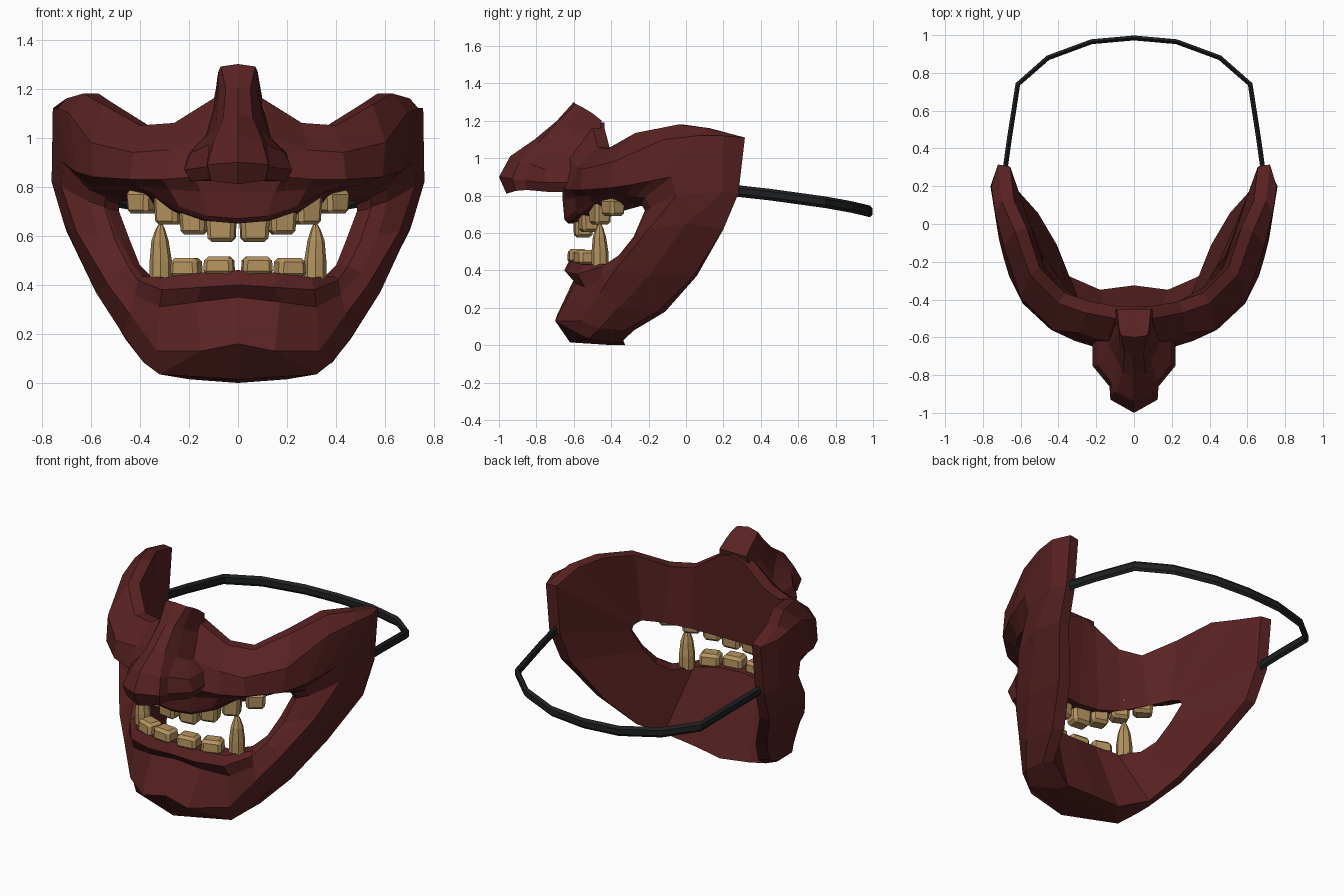
import bpy
import bmesh
import math
from mathutils import Vector, Matrix

old = bpy.data.objects.get("Cube")
if old:
    bpy.data.objects.remove(old, do_unlink=True)


def make_material(name, color):
    mat = bpy.data.materials.new(name)
    mat.use_nodes = True
    mat.diffuse_color = (*color, 1)
    mat.node_tree.nodes["Principled BSDF"].inputs["Base Color"].default_value = (*color, 1)
    return mat


maroon = make_material("maroon lacquer", (.1, .016, .016))
ivory = make_material("aged ivory", (.46, .295, .115))
black = make_material("black strap", (.014, .015, .016))


def finish(name, bm, mat):
    """Turn a bmesh into a flat shaded object with one material."""
    bmesh.ops.recalc_face_normals(bm, faces=bm.faces)
    mesh = bpy.data.meshes.new(name)
    bm.to_mesh(mesh)
    bm.free()
    mesh.materials.append(mat)
    obj = bpy.data.objects.new(name, mesh)
    bpy.context.collection.objects.link(obj)
    return obj


def loft(name, rings, mat, closed=False):
    """Skin a row of closed rings; cap the ends, or join last to first."""
    bm = bmesh.new()
    rows = [[bm.verts.new(p) for p in ring] for ring in rings]
    count = len(rows[0])
    pairs = list(zip(rows, rows[1:]))
    if closed:
        pairs.append((rows[-1], rows[0]))
    for a, b in pairs:
        for i in range(count):
            j = (i + 1) % count
            bm.faces.new((a[i], a[j], b[j], b[i]))
    if not closed:
        bm.faces.new(rows[0])
        bm.faces.new(rows[-1])
    return finish(name, bm, mat)


def mirrored(half):
    """Complete a half ring given on the +x side."""
    return half + [(-x, y, z) for x, y, z in reversed(half) if x > 0]


def inward(ring, depth, centre_y):
    """Move a ring towards a vertical axis behind the face."""
    result = []
    for x, y, z in ring:
        step = Vector((-x, centre_y - y)).normalized() * depth
        result.append((x + step.x, y + step.y, z))
    return result


# Mask shell: rings around the mouth, from brow centre round the cheek to chin
outer_edge = mirrored([
    (0, -.5, 1.19), (.1, -.5, 1.16), (.26, -.47, 1.06), (.4, -.42, 1.05),
    (.55, -.27, 1.135), (.63, -.04, 1.18), (.7, .12, 1.16), (.72, .315, 1.11),
    (.72, .28, .81), (.7, .2, .62), (.57, .04, .37), (.46, -.15, .18),
    (.38, -.33, .08), (.2, -.41, .015), (0, -.39, 0)])
cheek_ridge = mirrored([
    (0, -.62, 1), (.14, -.62, 1), (.28, -.58, .95), (.43, -.56, .94),
    (.6, -.39, .98), (.69, -.12, 1.1), (.735, .06, 1.12), (.755, .2, 1.12),
    (.76, .2, .82), (.71, 0, .65), (.58, -.2, .37), (.47, -.36, .2),
    (.39, -.46, .09), (.32, -.52, .035), (0, -.62, .015)])
cheek_hollow = mirrored([
    (0, -.66, .85), (.18, -.66, .84), (.31, -.62, .83), (.44, -.56, .83),
    (.59, -.42, .84), (.66, -.28, .86), (.69, -.18, .88), (.715, -.08, .9),
    (.72, -.05, .8), (.66, -.2, .62), (.53, -.38, .4), (.44, -.46, .28),
    (.33, -.56, .13), (.15, -.7, .13), (0, -.69, .16)])
lip_crease = mirrored([
    (0, -.66, .78), (.15, -.64, .78), (.28, -.59, .79), (.4, -.52, .8),
    (.5, -.42, .81), (.57, -.32, .8), (.59, -.27, .795), (.61, -.22, .79),
    (.61, -.19, .74), (.57, -.26, .6), (.5, -.36, .45), (.42, -.45, .36),
    (.32, -.54, .31), (.17, -.59, .33), (0, -.6, .35)])
lip_front = mirrored([
    (0, -.65, .67), (.12, -.64, .68), (.24, -.59, .72), (.34, -.51, .77),
    (.43, -.42, .79), (.49, -.32, .785), (.515, -.28, .775), (.54, -.24, .76),
    (.545, -.22, .72), (.5, -.28, .58), (.45, -.36, .48), (.41, -.45, .42),
    (.31, -.58, .38), (.15, -.64, .39), (0, -.65, .4)])
mouth_rim = mirrored([
    (0, -.63, .65), (.12, -.62, .66), (.24, -.57, .7), (.34, -.49, .76),
    (.42, -.4, .775), (.48, -.3, .77), (.505, -.26, .76), (.53, -.22, .745),
    (.53, -.21, .71), (.48, -.27, .58), (.43, -.34, .485), (.39, -.42, .435),
    (.3, -.55, .43), (.15, -.61, .45), (0, -.62, .46)])
inner_rim = mirrored([
    (0, -.47, .655), (.13, -.46, .66), (.25, -.42, .68), (.38, -.33, .72),
    (.465, -.24, .745), (.475, -.22, .74), (.48, -.205, .735), (.485, -.19, .73),
    (.485, -.17, .7), (.44, -.22, .58), (.4, -.29, .48), (.35, -.36, .43),
    (.27, -.46, .43), (.14, -.5, .45), (0, -.51, .455)])
inner_edge = inward(outer_edge, .065, .2)
loft("mask_shell", [inner_rim, mouth_rim, lip_front, lip_crease, cheek_hollow,
                    cheek_ridge, outer_edge, inner_edge], maroon, closed=True)

# Nose: sections from bridge to nostrils: ridge, tip edge, notch, nostril wing, root
nose_sections = [
    [(0, -.6, 1.3), (.07, -.59, 1.29), (.08, -.55, 1.27), (.085, -.5, 1.24), (.09, -.45, 1.2)],
    [(0, -.69, 1.2), (.05, -.68, 1.2), (.08, -.64, 1.18), (.09, -.58, 1.14), (.11, -.47, 1.1)],
    [(0, -.81, 1.1), (.06, -.79, 1.08), (.09, -.72, 1.04), (.13, -.65, 1), (.15, -.52, 1)],
    [(0, -.94, 1.01), (.1, -.89, .98), (.12, -.84, .97), (.19, -.75, .94), (.2, -.55, .94)],
    [(0, -1, .9), (.125, -.93, .89), (.13, -.86, .88), (.22, -.75, .87), (.22, -.55, .87)],
    [(0, -.96, .81), (.11, -.91, .825), (.12, -.85, .83), (.19, -.74, .82), (.2, -.55, .82)],
]
loft("nose", [mirrored(s) for s in nose_sections], maroon)


def make_tooth(name, x, y, bottom, top, width, taper):
    """A bevelled block tooth, turned to follow the jaw; taper narrows the tip."""
    bm = bmesh.new()
    bmesh.ops.create_cube(bm, size=1)
    for v in bm.verts:
        tip = (v.co.z < 0) == (top > .55)
        k = taper if tip else 1
        v.co = Vector((v.co.x * width * k, v.co.y * .1 * k, v.co.z * (top - bottom)))
    bmesh.ops.bevel(bm, geom=bm.edges[:], offset=.016, segments=1, affect='EDGES')
    place = Matrix.Translation((x, y, (top + bottom) / 2))
    bm.transform(place @ Matrix.Rotation(x * 1.6, 4, 'Z'))
    finish(name, bm, ivory)


def make_fang(name, side):
    """A tall octagonal lower fang bending slightly towards its tip."""
    rings = []
    for z, radius, lean in ((.42, .046, 0), (.5, .045, 0), (.58, .035, .003), (.625, .02, .002), (.648, .008, 0)):
        rings.append([(side * (.315 + lean) + radius * math.cos(a), -.46 - lean + radius * math.sin(a), z)
                      for a in (math.tau * i / 8 for i in range(8))])
    loft(name, rings, ivory)


# Teeth on both sides of the mouth
upper_teeth = [(.067, -.55, .575, .69, .12), (.178, -.52, .605, .72, .11),
               (.28, -.46, .645, .77, .11), (.39, -.39, .69, .785, .115)]
lower_teeth = [(.077, -.58, .44, .515, .125), (.21, -.54, .43, .51, .12)]
for side, label in ((1, "left"), (-1, "right")):
    for i, (x, y, bottom, top, width) in enumerate(upper_teeth, 1):
        make_tooth(f"upper_tooth_{label}_{i}", side * x, y, bottom, top, width, .9)
    for i, (x, y, bottom, top, width) in enumerate(lower_teeth, 1):
        make_tooth(f"lower_tooth_{label}_{i}", side * x, y, bottom, top, width, .92)
    make_fang(f"fang_{label}", side)

# Head strap: a flattened hexagonal band swept round the back
half_path = [(.685, .27, .825), (.66, .45, .805), (.615, .74, .765),
             (.455, .88, .74), (.225, .965, .72), (0, .985, .715)]
path = [Vector(p) for p in half_path + [(-x, y, z) for x, y, z in half_path[-2::-1]]]
strap_rings = []
for i, point in enumerate(path):
    along = path[min(i + 1, len(path) - 1)] - path[max(i - 1, 0)]
    across = Vector((along.y, -along.x, 0)).normalized()
    strap_rings.append([point + across * .015 * math.cos(a) + Vector((0, 0, .031 * math.sin(a)))
                        for a in (math.tau * (k + .5) / 6 for k in range(6))])
loft("head_strap", strap_rings, black)
